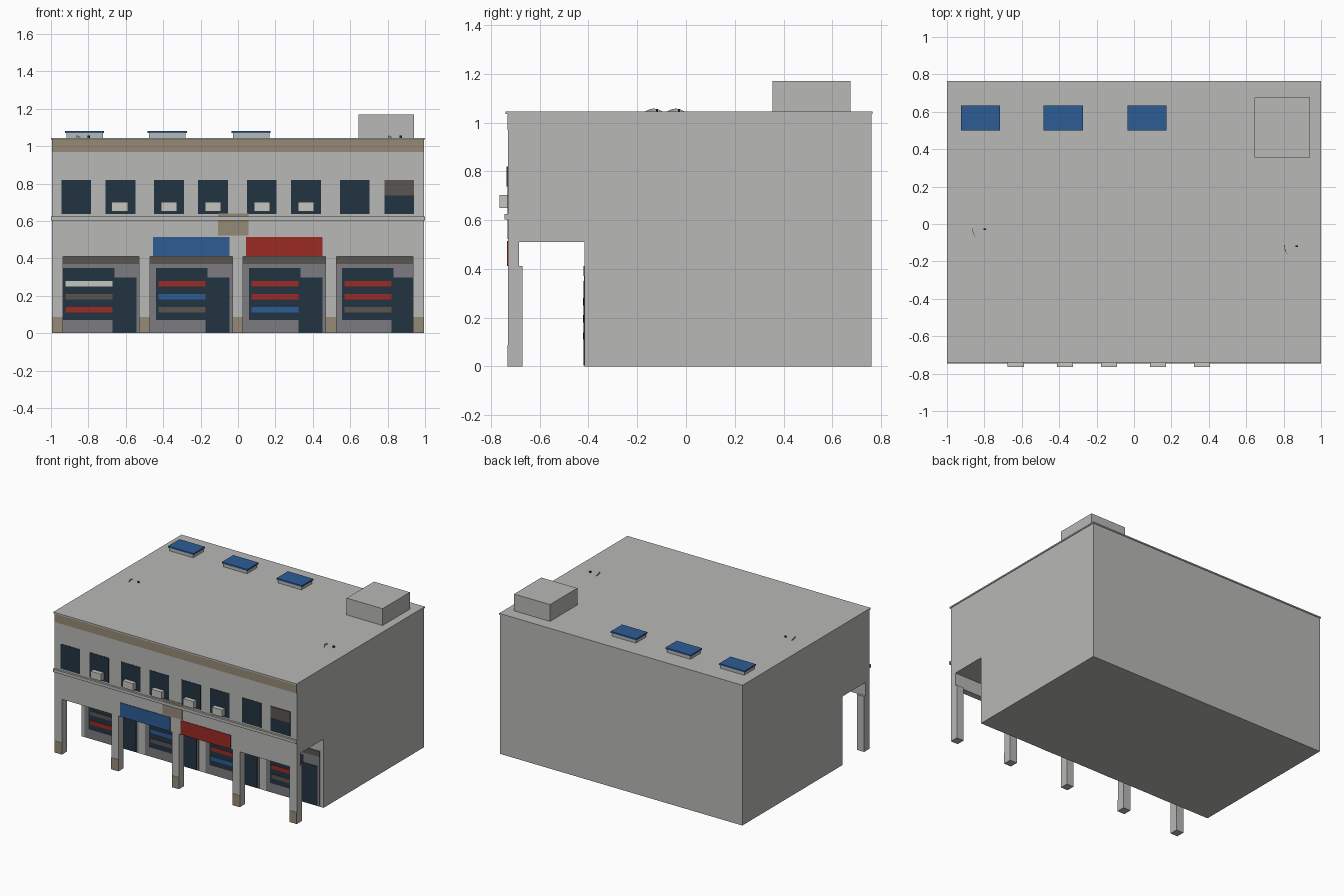
import bpy, bmesh, math

if "Cube" in bpy.data.objects:
    bpy.data.objects.remove(bpy.data.objects["Cube"])


def material(name, r, g, b):
    m = bpy.data.materials.new(name)
    m.diffuse_color = (r, g, b, 1)
    m.use_nodes = True
    m.node_tree.nodes["Principled BSDF"].inputs["Base Color"].default_value = m.diffuse_color
    return m


WALL = material("wall_grey", 0.48, 0.48, 0.465)
PALE = material("pale_grey", 0.56, 0.56, 0.53)
TAN = material("tan", 0.30, 0.255, 0.18)
SHOP = material("shopfront_grey", 0.20, 0.20, 0.22)
BROWN = material("shutter_brown", 0.10, 0.09, 0.08)
GLASS = material("dark_glass", 0.016, 0.033, 0.055)
RED = material("sign_red", 0.33, 0.024, 0.017)
BLUE = material("sign_blue", 0.027, 0.107, 0.30)
BLACK = material("black", 0.02, 0.02, 0.02)


def mesh_object(name, bm, mat):
    bmesh.ops.recalc_face_normals(bm, faces=bm.faces[:])
    me = bpy.data.meshes.new(name)
    bm.to_mesh(me)
    bm.free()
    me.materials.append(mat)
    ob = bpy.data.objects.new(name, me)
    bpy.context.collection.objects.link(ob)
    return ob


def box(name, x, y, z, mat):
    """Box from (min, max) pairs on each axis."""
    bm = bmesh.new()
    bmesh.ops.create_cube(bm, size=1)
    for v in bm.verts:
        v.co = [a[0] if c < 0 else a[1] for a, c in zip((x, y, z), v.co)]
    return mesh_object(name, bm, mat)


FRONT, SHOP_WALL, HALF = -0.73, -0.416, 0.995


def plate(name, x, z, mat, wall=FRONT, depth=0.003):
    return box(name, x, (wall - depth, wall + 0.001), z, mat)


# Main block: side profile with the arcade cut out, extruded across x
profile = [(FRONT, 0.41), (-0.685, 0.41), (-0.685, 0.51), (SHOP_WALL, 0.51),
           (SHOP_WALL, 0), (0.76, 0), (0.76, 1.035), (FRONT, 1.035)]
bm = bmesh.new()
face = bm.faces.new([bm.verts.new((-HALF, y, z)) for y, z in profile])
ext = bmesh.ops.extrude_face_region(bm, geom=[face])
for v in ext["geom"]:
    if isinstance(v, bmesh.types.BMVert):
        v.co.x = HALF
mesh_object("building_block", bm, WALL)

# Roof slab, ledge and painted cornice
box("roof_slab", (-1, 1), (-0.74, 0.765), (1.035, 1.045), WALL)
box("ledge", (-1, 1), (-0.745, FRONT), (0.602, 0.624), WALL)
plate("cornice_band", (-HALF, HALF), (0.97, 1.033), TAN)

# Arcade columns with painted bases
for x0, x1 in [(-HALF, -0.935), (-0.53, -0.47), (-0.03, 0.027),
               (0.467, 0.527), (0.935, HALF)]:
    box("column", (x0, x1), (FRONT, -0.67), (0, 0.412), WALL)
    plate("column_base", (x0, x1), (0, 0.087), TAN, depth=0.002)

# Shopfronts with shutter box, window, door and shelf stripes
stripes = [(PALE, BROWN, RED), (RED, BLUE, BROWN), (RED, RED, BLUE), (RED, RED, BROWN)]
for i, colours in enumerate(stripes):
    w = -0.935 + 0.497 * i
    plate("shop_frame", (w - 0.032, w + 0.408), (0.003, 0.41), SHOP, SHOP_WALL, 0.002)
    plate("shutter_box", (w - 0.032, w + 0.408), (0.37, 0.412), BROWN, SHOP_WALL, 0.005)
    plate("shop_window", (w, w + 0.275), (0.07, 0.35), GLASS, SHOP_WALL, 0.004)
    plate("shop_door", (w + 0.264, w + 0.392), (0.003, 0.297), GLASS, SHOP_WALL, 0.005)
    for j, mat in enumerate(colours):
        z = 0.25 - 0.07 * j
        plate("shelf_stripe", (w + 0.014, w + 0.265), (z, z + 0.03), mat, SHOP_WALL, 0.007)

# Signs over the arcade
plate("blue_sign", (-0.455, -0.045), (0.412, 0.515), BLUE, depth=0.004)
plate("red_sign", (0.043, 0.453), (0.412, 0.515), RED, depth=0.004)
plate("centre_plaque", (-0.107, 0.055), (0.522, 0.64), TAN, depth=0.003)

# Upper windows, one with a half-closed shutter
for x in [-0.945, -0.708, -0.448, -0.213, 0.048, 0.284, 0.545, 0.782]:
    plate("upper_window", (x, x + 0.159), (0.637, 0.82), GLASS)
plate("window_shutter", (0.782, 0.941), (0.737, 0.82), BROWN, depth=0.006)

# Air conditioners
for x in [-0.675, -0.412, -0.177, 0.085, 0.32]:
    box("air_conditioner", (x, x + 0.086), (-0.765, FRONT), (0.65, 0.702), PALE)

# Roof skylights and plant box
for x in [-0.925, -0.483, -0.034]:
    box("skylight_base", (x + 0.007, x + 0.202), (0.507, 0.627), (1.045, 1.07), WALL)
    box("skylight_panel", (x, x + 0.209), (0.50, 0.634), (1.07, 1.081), BLUE)
box("plant_box", (0.645, 0.94), (0.355, 0.675), (1.04, 1.17), WALL)

# Exposed rims of the two satellite dishes, each with a small receiver
for x, y in [(-0.862, -0.042), (0.805, -0.132)]:
    bm = bmesh.new()
    rows = []
    for k in range(9):
        t = k / 4 - 1
        px, py = x + 0.008 * t * t - 0.008 * t, y + 0.034 * t
        h = 0.011 * (1 - t * t) + 0.001
        rows.append([bm.verts.new((px + dx, py, z)) for dx, z in
                     [(0, 1.044), (0.003, 1.044), (0.003, 1.045 + h), (0, 1.045 + h)]])
    for a, b in zip(rows, rows[1:]):
        for n in range(4):
            bm.faces.new((a[n], a[n - 1], b[n - 1], b[n]))
    bm.faces.new(rows[0])
    bm.faces.new(rows[-1])
    mesh_object("dish_rim", bm, WALL)
    box("dish_receiver", (x + 0.058, x + 0.072), (y + 0.01, y + 0.017), (1.044, 1.056), BLACK)
